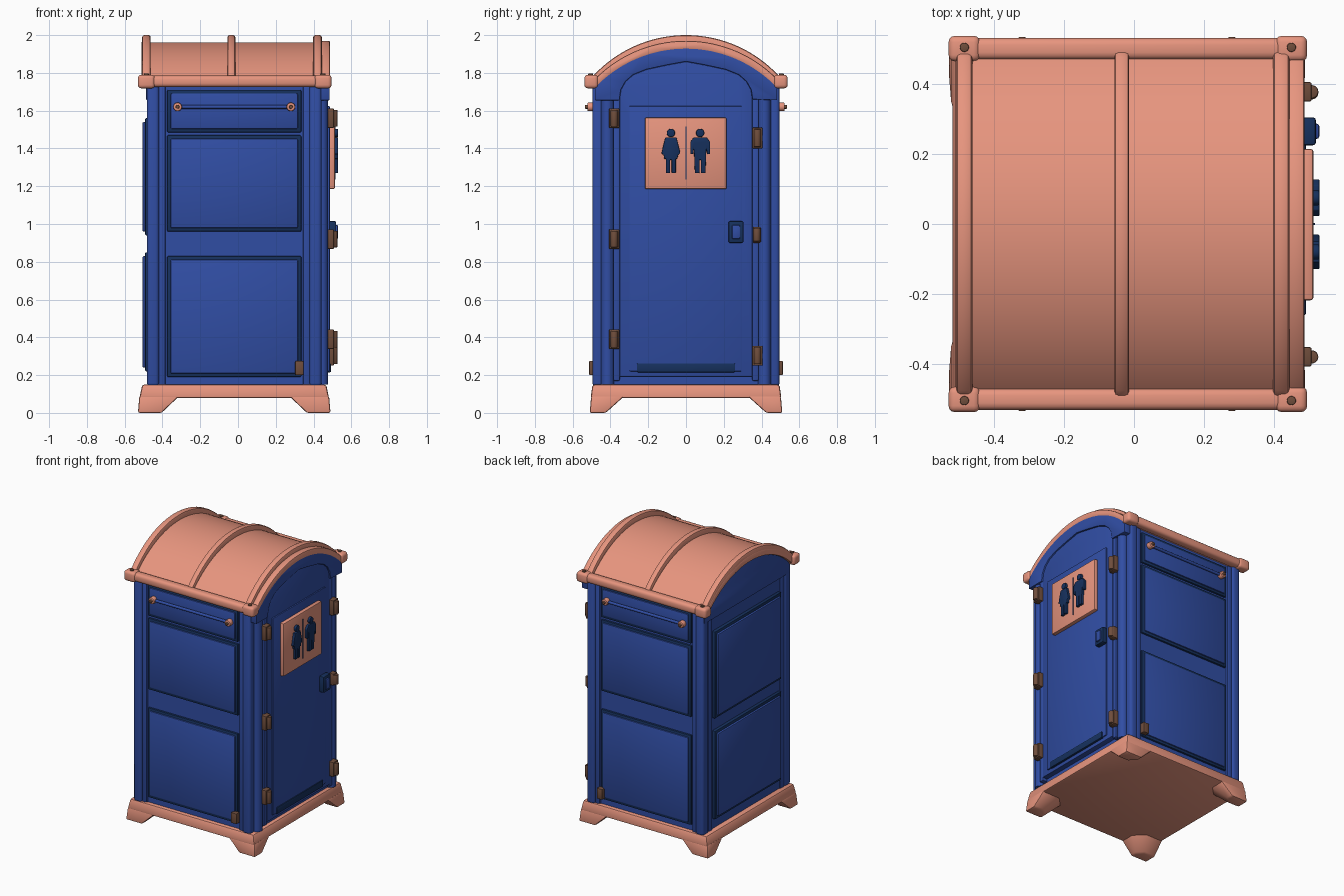
import bpy, bmesh, math
from mathutils import Vector, Matrix

if "Cube" in bpy.data.objects:
    bpy.data.objects.remove(bpy.data.objects["Cube"])


def material(name, col):
    m = bpy.data.materials.new(name)
    m.diffuse_color = (*col, 1)
    m.use_nodes = True
    m.node_tree.nodes["Principled BSDF"].inputs["Base Color"].default_value = m.diffuse_color
    return m


BLUE = material("blue_plastic", (0.03, 0.075, 0.37))
DARK = material("dark_blue", (0.008, 0.03, 0.11))
PINK = material("salmon_plastic", (0.80, 0.30, 0.21))
BROWN = material("brown_metal", (0.16, 0.075, 0.045))
CX = -0.02  # body centre in x (the door hardware takes up the rest)


def finish(name, bm, mat, bevel=0.0, seg=2):
    bmesh.ops.recalc_face_normals(bm, faces=bm.faces)
    if bevel:
        sharp = [e for e in bm.edges if len(e.link_faces) == 2 and e.calc_face_angle(0) > 0.6]
        bmesh.ops.bevel(bm, geom=sharp, offset=bevel, segments=seg, profile=0.5,
                        affect='EDGES', clamp_overlap=True)
    me = bpy.data.meshes.new(name)
    bm.to_mesh(me)
    bm.free()
    me.materials.append(mat)
    ob = bpy.data.objects.new(name, me)
    bpy.context.collection.objects.link(ob)
    return ob


def box(name, x, y, z, mat, bevel=0.0, seg=2):
    bm = bmesh.new()
    size = [abs(a[1] - a[0]) for a in (x, y, z)]
    mid = [(a[0] + a[1]) / 2 for a in (x, y, z)]
    bmesh.ops.create_cube(bm, size=1, matrix=Matrix.Translation(mid) @ Matrix.Diagonal((*size, 1)))
    return finish(name, bm, mat, bevel, seg)


def prism(name, pts, x0, x1, mat, bevel=0.0):
    """Outline in (y, z) extruded along x."""
    bm = bmesh.new()
    f = bm.faces.new([bm.verts.new((x0, y, z)) for y, z in pts])
    new = bmesh.ops.extrude_face_region(bm, geom=[f])["geom"]
    bmesh.ops.translate(bm, vec=(x1 - x0, 0, 0),
                        verts=[v for v in new if isinstance(v, bmesh.types.BMVert)])
    return finish(name, bm, mat, bevel)


def rod(name, a, b, r, mat, bevel=0.0, sides=20):
    a, b = Vector(a), Vector(b)
    bm = bmesh.new()
    rot = (b - a).to_track_quat('Z', 'Y').to_matrix().to_4x4()
    bmesh.ops.create_cone(bm, cap_ends=True, segments=sides, radius1=r, radius2=r,
                          depth=(b - a).length, matrix=Matrix.Translation((a + b) / 2) @ rot)
    return finish(name, bm, mat, bevel)


def hull(name, pts, mat, bevel=0.0):
    bm = bmesh.new()
    for p in pts:
        bm.verts.new(p)
    bmesh.ops.convex_hull(bm, input=bm.verts)
    bmesh.ops.dissolve_limit(bm, angle_limit=0.02, verts=bm.verts, edges=bm.edges)
    return finish(name, bm, mat, bevel)


def arc(h, base, peak, n=32):
    rise = peak - base
    r = (h * h + rise * rise) / (2 * rise)
    t = math.asin(h / r)
    return [(r * math.sin(a), peak - r + r * math.cos(a))
            for a in (t * (2 * i / n - 1) for i in range(n + 1))]


def band(h, base, peak, h2, base2, peak2):
    return arc(h, base, peak) + arc(h2, base2, peak2)[::-1]


# Base: tapered slab on four splayed feet
hull("base_slab", [(CX + sx * hx, sy * hy, z) for sx in (-1, 1) for sy in (-1, 1)
                   for hx, hy, z in ((.502, .505, .078), (.487, .495, .15))], PINK, .012)
for sx in (-1, 1):
    for sy in (-1, 1):
        pts = []
        for z, o, ix, iy, c in ((0, .51, .385, .425, .04), (.09, .502, .29, .325, .07)):
            pts += [(o, o, z), (ix, o, z), (o, iy, z), (ix, iy + c, z), (ix + c, iy, z)]
        hull("base_foot", [(CX + sx * x, sy * y, z) for x, y, z in pts], PINK, .01)

# Cabin body with corner columns
box("cabin_walls", (-.47, .44), (-.468, .468), (.14, 1.74), BLUE)
for sy in (-1, 1):
    for sx in (-1, 1):
        x = CX + sx * .43
        box("corner_post", (x - .032, x + .032), (sy * .425, sy * .495), (.14, 1.74), BLUE, .018, 3)
        x = CX + sx * .385
        box("side_post_rib", (x - .022, x + .022), (sy * .44, sy * .482), (.14, 1.73), BLUE, .01)
    box("rear_post_rib", (-.478, -.44), (sy * .38, sy * .43), (.14, 1.70), BLUE, .01)
    rod("door_jamb_column", (.443, sy * .415, .15), (.443, sy * .415, 1.68), .034, BLUE)
    box("door_jamb", (.43, .476), (sy * .35, sy * .385), (.17, 1.68), BLUE, .008)


# Wall panels: dark surround with a raised blue centre
def side_panel(sy, z0, z1):
    box("side_panel_surround", (-.375, .335), (sy * .45, sy * .481), (z0, z1), DARK, .006)
    box("side_panel", (-.357, .317), (sy * .45, sy * .489), (z0 + .018, z1 - .018), BLUE, .008)


for sy in (-1, 1):
    side_panel(sy, .19, .83)
    side_panel(sy, .96, 1.47)
    side_panel(sy, 1.485, 1.71)
    # Rail with round knobs across the top panel
    rod("rail", (-.32, sy * .50, 1.62), (.28, sy * .50, 1.62), .01, BLUE)
    for x in (-.32, .28):
        rod("rail_knob", (x, sy * .48, 1.62), (x, sy * .522, 1.62), .023, PINK, .006)
        rod("rail_bolt", (x, sy * .51, 1.62), (x, sy * .535, 1.62), .01, BROWN, .003)
    box("side_plate", (.303, .347), (sy * .475, sy * .513), (.20, .275), BROWN, .005)
for z0, z1 in ((.22, .85), (.94, 1.56)):
    box("rear_panel_surround", (-.492, -.45), (-.375, .375), (z0, z1), DARK, .006)
    box("rear_panel", (-.506, -.45), (-.355, .355), (z0 + .02, z1 - .02), BLUE, .008)

# Door frame with an arched top, and the gables
half = [(.352, 1.66), (.345, 1.71), (.32, 1.755), (.28, 1.79), (.21, 1.818), (.10, 1.842)]
arch = half + [(0, 1.86)] + [(-y, z) for y, z in half[::-1]]
prism("door_frame", [(-.352, .19), (.352, .19)] + arch, .43, .477, BLUE, .005)
prism("front_gable", [(-.352, 1.655), (-.483, 1.655)] + arc(.483, 1.745, 1.945)
      + [(.483, 1.655)] + arch, .42, .485, BLUE, .006)
prism("rear_gable", [(-.483, 1.655)] + arc(.483, 1.745, 1.945) + [(.483, 1.655)],
      -.486, -.44, BLUE, .006)
prism("roof_core", arc(.46, 1.72, 1.93), -.45, .43, BLUE)

# Door leaf, kick plate and lock
box("door_leaf", (.46, .486), (-.30, .295), (.22, 1.625), BLUE, .006)
box("door_kick_plate", (.47, .492), (-.26, .26), (.215, .262), DARK, .005)
box("door_lock", (.48, .52), (.225, .305), (.90, 1.015), DARK, .008)
box("door_lock_latch", (.50, .53), (.243, .287), (.92, .995), BLUE, .008)


# Hinges
def hinge(y, z0, z1, w=.028):
    box("hinge_leaf", (.44, .508), (y - w, y + w), (z0, z1), BROWN, .006)
    rod("hinge_barrel", (.508, y, z0 + .008), (.508, y, z1 - .008), .019, BROWN, .004)


for z in (.39, .92, 1.56):
    hinge(-.38, z - .052, z + .052)
hinge(.378, 1.40, 1.51)
hinge(.375, .90, .985, .021)
hinge(.378, .25, .355)

# Sign with two figures
box("sign_plate", (.48, .513), (-.218, .215), (1.185, 1.563), PINK, .008)
box("sign_divider", (.50, .517), (-.003, .003), (1.235, 1.515), DARK)
dress = [(.03, 1.458), (.05, 1.375), (.038, 1.365), (.035, 1.345), (.026, 1.345),
         (.026, 1.27), (.004, 1.27), (.004, 1.34)]
suit = [(.035, 1.458), (.052, 1.435), (.052, 1.37), (.037, 1.37), (.033, 1.40),
        (.028, 1.27), (.004, 1.27), (.004, 1.34)]
for name, y, fig in (("woman", -.08, dress), ("man", .075, suit)):
    outline = [(y + a, z) for a, z in fig] + [(y - a, z) for a, z in fig[::-1]]
    prism(name + "_figure", outline, .50, .53, DARK, .003)
    rod(name + "_head", (.50, y, 1.482), (.53, y, 1.482), .022, DARK, .005)

# Curved roof shell with three raised ribs and end lips
prism("roof_shell", band(.49, 1.755, 1.962, .47, 1.73, 1.925), -.50, .465, PINK)
for x0, x1 in ((-.508, -.462), (-.056, -.014), (.398, .444)):
    prism("roof_rib", band(.50, 1.775, 2.0, .465, 1.745, 1.94), x0, x1, PINK, .012)
for x0, x1 in ((-.51, -.47), (.44, .487)):
    prism("roof_end_lip", band(.495, 1.755, 1.97, .475, 1.725, 1.925), x0, x1, PINK, .008)

# Eave rails with corner blocks and bolts
for sy in (-1, 1):
    box("eave_rail", (-.50, .465), (sy * .47, sy * .532), (1.725, 1.785), PINK, .02, 3)
    for x in (-.485, .45):
        box("eave_corner", (x - .045, x + .045), (sy * .465, sy * .538), (1.718, 1.79), PINK, .018, 3)
        rod("eave_bolt", (x, sy * .505, 1.78), (x, sy * .505, 1.797), .013, BROWN, .003)

# Smooth shading with crisp edges
bpy.ops.object.select_all(action='SELECT')
bpy.context.view_layer.objects.active = bpy.context.scene.objects[0]
bpy.ops.object.shade_smooth_by_angle(angle=math.radians(35))
